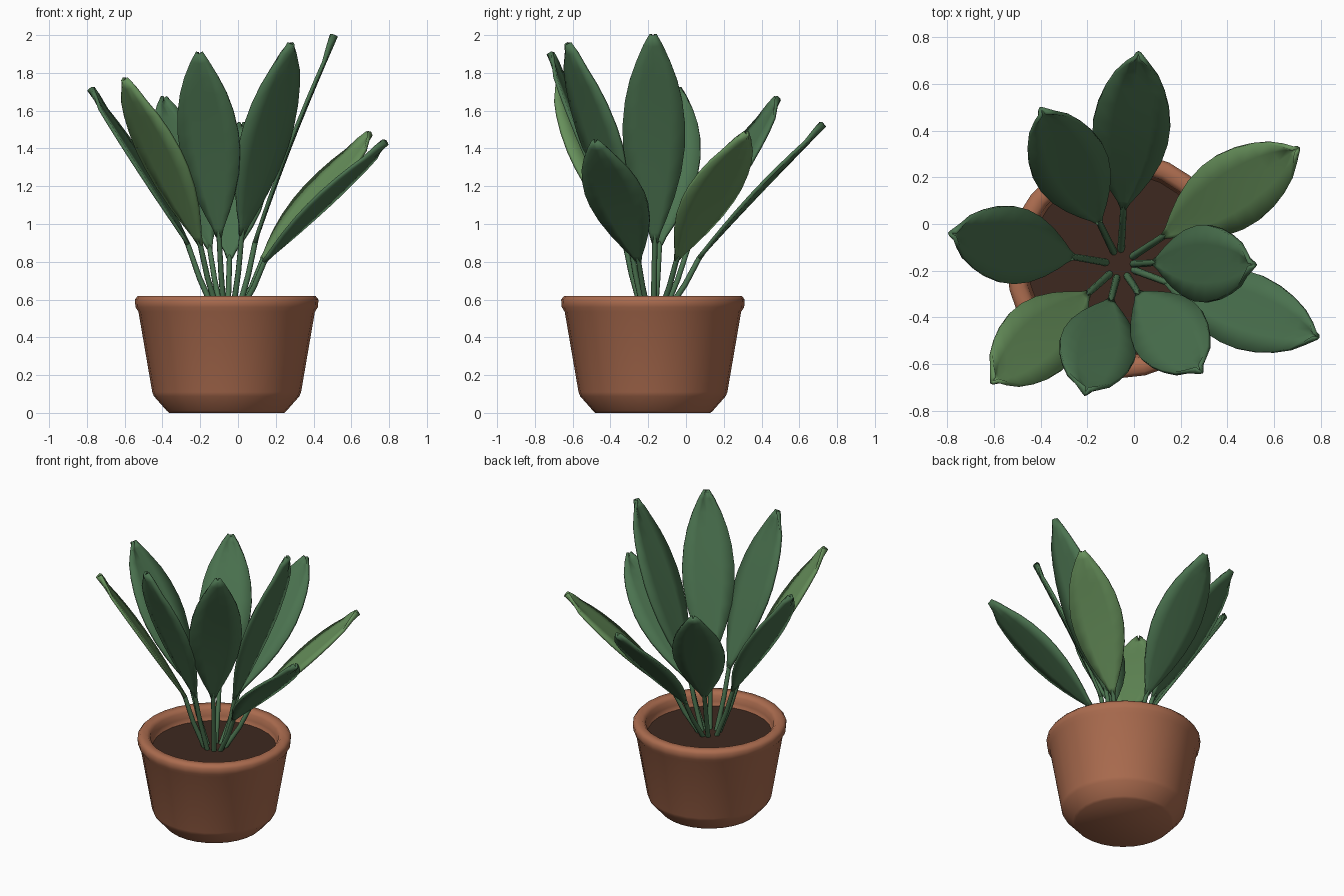
import bpy, bmesh, math
from mathutils import Vector

default = bpy.data.objects.get("Cube")
if default:
    bpy.data.objects.remove(default, do_unlink=True)


def material(name, rgb):
    mat = bpy.data.materials.new(name)
    mat.use_nodes = True
    color = (*rgb, 1)
    mat.diffuse_color = color
    mat.node_tree.nodes["Principled BSDF"].inputs["Base Color"].default_value = color
    return mat


TERRACOTTA = material("terracotta", (0.41, 0.15, 0.078))
SOIL = material("dark soil", (0.048, 0.022, 0.014))
GREEN = material("leaf green", (0.07, 0.17, 0.079))
LIGHT_GREEN = material("light leaf green", (0.135, 0.28, 0.105))

POT_CENTRE = Vector((-0.06, -0.175, 0))
SOIL_TOP = 0.53


def add_object(name, bm, mat, angle=None):
    bmesh.ops.recalc_face_normals(bm, faces=bm.faces)
    mesh = bpy.data.meshes.new(name)
    bm.to_mesh(mesh)
    bm.free()
    mesh.materials.append(mat)
    obj = bpy.data.objects.new(name, mesh)
    bpy.context.collection.objects.link(obj)
    if angle:
        bpy.ops.object.select_all(action='DESELECT')
        obj.select_set(True)
        bpy.context.view_layer.objects.active = obj
        bpy.ops.object.shade_smooth_by_angle(angle=math.radians(angle))
    return obj


def bridge(bm, a, b, closed=True):
    for i in range(len(a) if closed else len(a) - 1):
        j = (i + 1) % len(a)
        bm.faces.new((a[i], a[j], b[j], b[i]))


# Pot: turned profile from the base, over the rim and down inside
profile = [(0.305, 0), (0.318, 0.012), (0.385, 0.088), (0.394, 0.11), (0.467, 0.535),
           (0.483, 0.56), (0.486, 0.6), (0.47, 0.62), (0.425, 0.62),
           (0.405, 0.6), (0.4, 0.56), (0.385, 0.5)]
SIDES = 28
bm = bmesh.new()
rings = []
for r, z in profile:
    rings.append([bm.verts.new(POT_CENTRE + Vector((r * math.cos(a), r * math.sin(a), z)))
                  for a in (math.tau * i / SIDES for i in range(SIDES))])
for lower, upper in zip(rings, rings[1:]):
    bridge(bm, lower, upper)
bm.faces.new(rings[0])
bm.faces.new(rings[-1])
add_object("pot", bm, TERRACOTTA, 80)

# Soil disc
bm = bmesh.new()
bmesh.ops.create_circle(bm, cap_ends=True, segments=SIDES, radius=0.395)
bmesh.ops.translate(bm, verts=bm.verts, vec=POT_CENTRE + Vector((0, 0, SOIL_TOP)))
add_object("soil", bm, SOIL)

# Half widths of a blade from its base to its tip
BLADE = [(0, 0.014), (0.05, 0.03), (0.12, 0.064), (0.22, 0.106), (0.34, 0.143),
         (0.46, 0.163), (0.56, 0.166), (0.68, 0.152), (0.78, 0.127), (0.87, 0.092),
         (0.95, 0.048), (1, 0.012)]


def blade(name, base, tip, mat):
    along = tip - base
    across = Vector((-along.y, along.x, 0)).normalized()
    normal = along.cross(across).normalized()
    bm = bmesh.new()
    rows = []
    for t, half in BLADE:
        # Slight arch along the blade, with the edges curling up near the tip
        cup = 0.004 + 0.025 * max(0, t - 0.87) / 0.13
        arch = 0.014 * math.sin(math.pi * t)
        rows.append([bm.verts.new(base + along * t + across * half * s
                                  + normal * (arch + cup * s * s))
                     for s in (-1, -0.5, 0, 0.5, 1)])
    for a, b in zip(rows, rows[1:]):
        bridge(bm, a, b, closed=False)
    obj = add_object(name, bm, mat, 50)
    solid = obj.modifiers.new("thickness", 'SOLIDIFY')
    solid.thickness = 0.018
    solid.offset = 0


def stem(name, base, tip):
    out = Vector((base.x - POT_CENTRE.x, base.y - POT_CENTRE.y, 0))
    start = POT_CENTRE + out.normalized() * 0.05 + Vector((0, 0, SOIL_TOP - 0.03))
    end = base + (tip - base) * 0.05
    middle = (start + end) / 2 + out * 0.02
    bm = bmesh.new()
    rings = []
    direction = (end - start).normalized()
    side = direction.cross(Vector((0, 0, 1))).normalized()
    up = side.cross(direction)
    for point, r in ((start, 0.016), (middle, 0.015), (base, 0.014), (end, 0.006)):
        rings.append([bm.verts.new(point + r * (side * math.cos(a) + up * math.sin(a)))
                      for a in (math.tau * i / 8 for i in range(8))])
    for a, b in zip(rings, rings[1:]):
        bridge(bm, a, b)
    bm.faces.new(rings[0])
    bm.faces.new(rings[-1])
    add_object(name, bm, GREEN, 60)


# Leaves: blade base, blade tip, colour
LEAVES = {
    "back": ((-0.045, 0.07, 0.82), (0.02, 0.735, 1.52), GREEN),
    "back_right": ((-0.15, 0.01, 0.87), (-0.40, 0.495, 1.66), GREEN),
    "right": ((-0.265, -0.14, 0.89), (-0.79, -0.04, 1.71), GREEN),
    "front_right": ((-0.20, -0.30, 0.89), (-0.61, -0.68, 1.76), LIGHT_GREEN),
    "front": ((-0.10, -0.33, 0.93), (-0.21, -0.73, 1.9), GREEN),
    "front_left": ((0.02, -0.30, 0.94), (0.29, -0.635, 1.95), GREEN),
    "low_left": ((0.14, -0.25, 0.80), (0.79, -0.485, 1.425), GREEN),
    "tall_left": ((0.09, -0.165, 0.9), (0.52, -0.175, 1.995), GREEN),
    "back_left": ((0.13, -0.05, 0.81), (0.705, 0.325, 1.47), LIGHT_GREEN),
}
for place, (base, tip, mat) in LEAVES.items():
    blade(place + "_leaf", Vector(base), Vector(tip), mat)
    stem(place + "_stem", Vector(base), Vector(tip))
